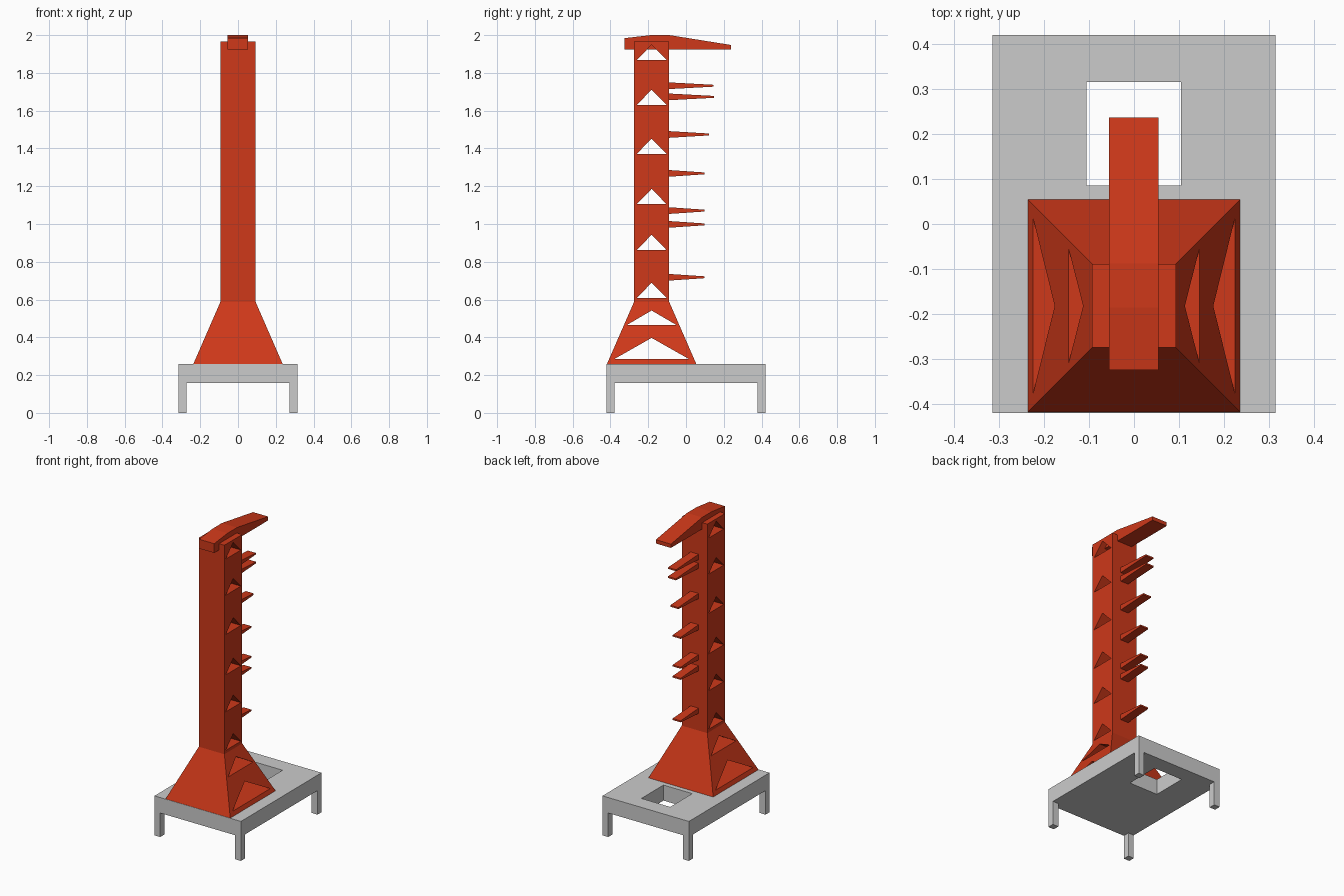
import bpy, bmesh

if "Cube" in bpy.data.objects:
    bpy.data.objects.remove(bpy.data.objects["Cube"])

red = bpy.data.materials.new("red_paint")
red.diffuse_color = (0.62, 0.04, 0.01, 1)
red.use_nodes = True
red.node_tree.nodes["Principled BSDF"].inputs["Base Color"].default_value = red.diffuse_color


def make(name, rings, mat=None):
    """Closed solid lofted through rings of equal point count."""
    bm = bmesh.new()
    loops = [[bm.verts.new(p) for p in r] for r in rings]
    bm.faces.new(loops[0])
    bm.faces.new(loops[-1])
    n = len(loops[0])
    for a, b in zip(loops, loops[1:]):
        for i in range(n):
            j = (i + 1) % n
            bm.faces.new((a[i], a[j], b[j], b[i]))
    bmesh.ops.recalc_face_normals(bm, faces=bm.faces)
    me = bpy.data.meshes.new(name)
    bm.to_mesh(me)
    bm.free()
    ob = bpy.data.objects.new(name, me)
    bpy.context.collection.objects.link(ob)
    if mat:
        me.materials.append(mat)
    return ob


def rect(x0, x1, y0, y1, z):
    return [(x0, y0, z), (x1, y0, z), (x1, y1, z), (x0, y1, z)]


def box(name, x0, x1, y0, y1, z0, z1):
    return make(name, [rect(x0, x1, y0, y1, z0), rect(x0, x1, y0, y1, z1)])


def prism(name, profile, x0, x1, mat=None):
    """Side profile (y, z) extruded along x."""
    return make(name, [[(x, y, z) for y, z in profile] for x in (x0, x1)], mat)


def cut(ob, cutter):
    cutter.hide_render = True
    mod = ob.modifiers.new("cut", 'BOOLEAN')
    mod.operation = 'DIFFERENCE'
    mod.solver = 'EXACT'
    mod.object = cutter
    bpy.context.view_layer.objects.active = ob
    bpy.ops.object.modifier_apply(modifier=mod.name)
    bpy.data.objects.remove(cutter)


# Platform with flame opening and four legs
W, D, LEG = 0.315, 0.42, 0.042
deck = box("platform_deck", -W, W, -D, D, 0.158, 0.26)
cut(deck, box("opening_cutter", -0.106, 0.104, 0.086, 0.316, 0.1, 0.3))
for side, x in (("left", -W), ("right", W - LEG)):
    for end, y in (("front", -D), ("back", D - LEG)):
        box(f"{end}_{side}_leg", x, x + LEG, y, y + LEG, 0, 0.158)

# Tower: flared foot and straight shaft
CY = -0.182
tower = make("tower", [rect(-h, h, CY - h, CY + h, z)
                       for h, z in ((0.236, 0.26), (0.093, 0.588), (0.093, 1.965))], red)

# Triangular windows through the tower sides: base z, height, half width
windows = [(0.286, 0.111, 0.196), (0.466, 0.076, 0.13)]
windows += [(z, 0.081, 0.079) for z in (0.608, 0.862, 1.105, 1.371, 1.63, 1.868)]
for z, h, w in windows:
    cut(tower, prism("window_cutter",
                     [(CY - w, z), (CY + w, z), (CY, z + h)], -0.4, 0.4))

# Tapered service arms on the back: middle z, tip y
arms = [(0.718, 0.097), (0.998, 0.097), (1.071, 0.097), (1.268, 0.097),
        (1.474, 0.122), (1.673, 0.147), (1.732, 0.145)]
for i, (z, tip) in enumerate(arms):
    prism(f"service_arm_{i + 1}",
          [(-0.095, z - 0.018), (tip, z - 0.005), (tip, z + 0.005), (-0.095, z + 0.018)],
          -0.029, 0.029, red)

# Crane beam across the top
prism("top_beam", [(-0.325, 1.923), (0.237, 1.923), (0.237, 1.948), (-0.088, 2.0),
                   (-0.186, 2.0), (-0.325, 1.984)], -0.056, 0.054, red)
